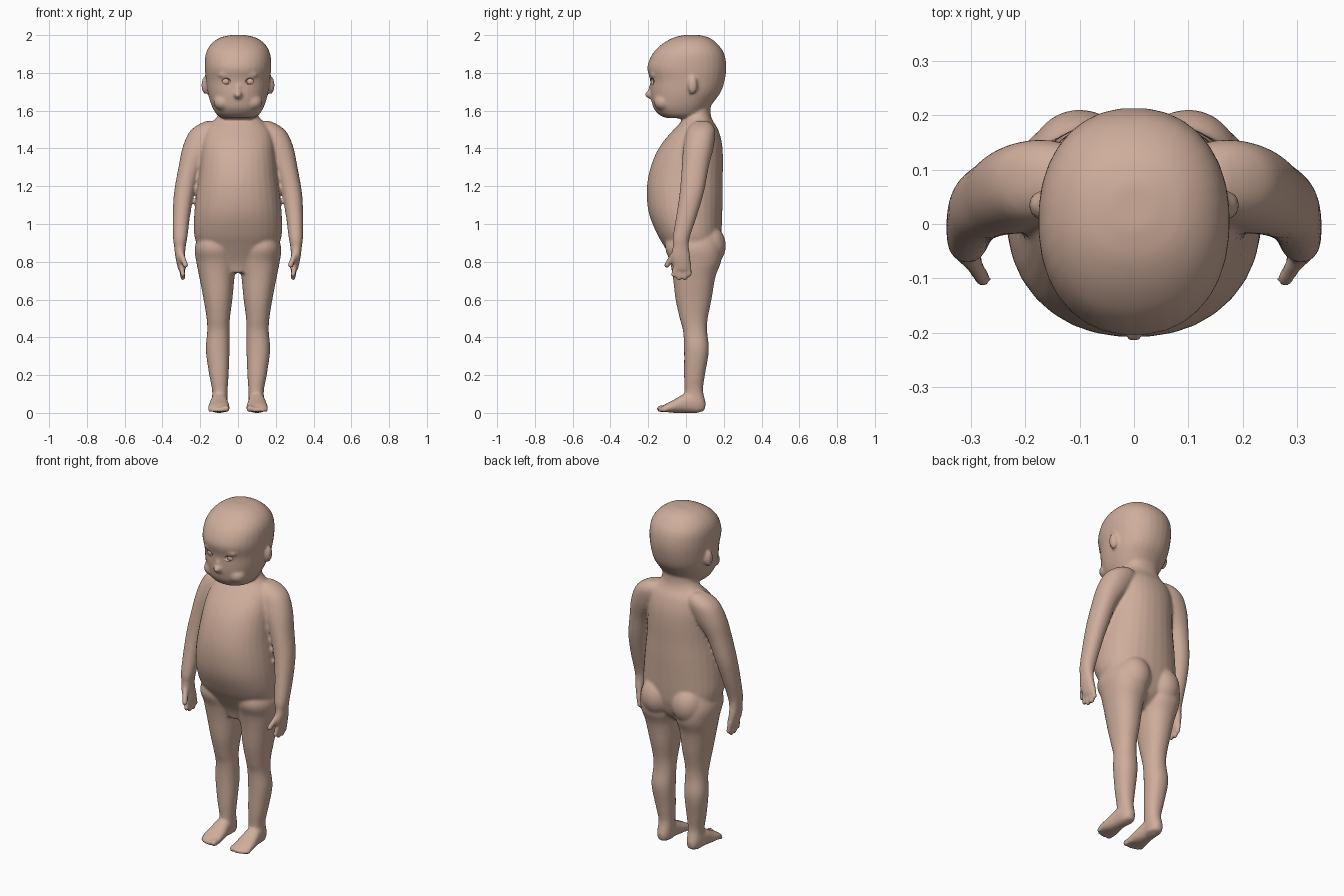
import bpy, bmesh
from math import cos, sin, pi
from mathutils import Vector, Matrix

skin = bpy.data.materials.new("skin")
skin.diffuse_color = (0.62, 0.42, 0.33, 1)


def catmull(rows, steps=5):
    """Smooth in-between sections."""
    rows = [Vector(r) for r in rows]
    out = []
    for i in range(len(rows) - 1):
        a, b, c, d = rows[max(i - 1, 0)], rows[i], rows[i + 1], rows[min(i + 2, len(rows) - 1)]
        for k in range(steps):
            t = k / steps
            out.append(0.5 * (2 * b + (c - a) * t + (2 * a - 5 * b + 4 * c - d) * t * t
                              + (3 * b - 3 * c + d - a) * t ** 3))
    return out + [rows[-1]]


def loft(bm, rows, side=1, along_y=False, power=2.2, n=32):
    """Rows are (station, x0, x1, v0, v1); rings are superellipses."""
    def curve(v):
        return abs(v) ** (2 / power) * (1 if v > 0 else -1)
    rings = []
    for s, x0, x1, v0, v1 in catmull(rows):
        ring = []
        for i in range(n):
            a = 2 * pi * (i + 0.5) / n
            x = side * ((x0 + x1) / 2 + (x1 - x0) / 2 * curve(cos(a)))
            v = (v0 + v1) / 2 + (v1 - v0) / 2 * curve(sin(a))
            ring.append(bm.verts.new((x, s, v) if along_y else (x, v, s)))
        rings.append(ring)
    for p, q in zip(rings, rings[1:]):
        for i in range(n):
            j = (i + 1) % n
            bm.faces.new((p[i], p[j], q[j], q[i]))
    bm.faces.new(rings[0])
    bm.faces.new(rings[-1])


def centred(rows):
    return [(z, -w, w, y0, y1) for z, w, y0, y1 in rows]


def blob(bm, pos, radii, seg=16):
    bmesh.ops.create_uvsphere(bm, u_segments=seg, v_segments=seg // 2 + 2, radius=1,
                              matrix=Matrix.Translation(pos) @ Matrix.Diagonal((*radii, 1)))


def digit(bm, a, b, r, side):
    """Finger or toe as a row of merged beads."""
    for k in range(9):
        p = Vector(a).lerp(Vector(b), k / 8)
        p.x *= side
        blob(bm, p, (r, r, r), 10)


def to_object(bm, name):
    bmesh.ops.recalc_face_normals(bm, faces=bm.faces)
    me = bpy.data.meshes.new(name)
    bm.to_mesh(me)
    bm.free()
    ob = bpy.data.objects.new(name, me)
    bpy.context.collection.objects.link(ob)
    me.materials.append(skin)
    me.polygons.foreach_set("use_smooth", [True] * len(me.polygons))
    return ob


body = bmesh.new()

# torso
loft(body, centred([
    (.74, .06, -.05, .08), (.80, .15, -.07, .15), (.88, .21, -.115, .18),
    (.95, .233, -.155, .188), (1.05, .232, -.195, .192), (1.15, .222, -.208, .195),
    (1.25, .208, -.2, .195), (1.35, .198, -.17, .196), (1.43, .19, -.125, .19),
    (1.50, .17, -.065, .17), (1.55, .125, -.02, .14), (1.59, .1, -.01, .13),
    (1.66, .1, -.01, .13)]))

# head
loft(body, centred([
    (1.56, .075, -.095, .06), (1.575, .108, -.138, .09), (1.61, .132, -.170, .12),
    (1.65, .148, -.182, .15), (1.70, .161, -.188, .185), (1.76, .169, -.190, .205),
    (1.83, .176, -.205, .214), (1.90, .171, -.178, .203), (1.95, .145, -.130, .17),
    (1.985, .098, -.07, .125), (2.0, .04, -.01, .075)]))

# nose
blob(body, (0, -.188, 1.685), (.022, .029, .022))
blob(body, (0, -.180, 1.71), (.014, .02, .035))

for s in (1, -1):
    # ear
    blob(body, (s * .172, .035, 1.735), (.022, .026, .048))
    # brow and cheek
    blob(body, (s * .065, -.165, 1.79), (.04, .024, .018))
    blob(body, (s * .075, -.12, 1.645), (.055, .05, .045))

    # arm and palm
    loft(body, [
        (1.545, .10, .17, .05, .12), (1.52, .08, .22, .02, .145), (1.48, .08, .262, 0, .155),
        (1.40, .12, .295, -.015, .145), (1.30, .19, .315, -.022, .12),
        (1.17, .23, .338, -.033, .095), (1.05, .253, .345, -.05, .06),
        (.93, .268, .344, -.07, .02), (.88, .277, .338, -.07, .015),
        (.83, .28, .332, -.078, .022), (.78, .274, .322, -.068, .026),
        (.755, .28, .315, -.055, .018)], s)

    # fingers and thumb
    digit(body, (.3, -.065, .84), (.278, -.101, .782), .016, s)
    for y0, y1, z in ((-.052, -.066, .732), (-.03, -.036, .716), (-.006, -.006, .716), (.014, .018, .734)):
        digit(body, (.3, y0, .79), (.292, y1, z), .0145, s)

    # leg
    loft(body, [
        (.98, .03, .19, -.08, .16), (.88, .01, .228, -.11, .185), (.80, .004, .221, -.085, .185),
        (.72, .018, .205, -.07, .156), (.60, .03, .182, -.055, .135),
        (.50, .043, .166, -.033, .115), (.43, .045, .163, -.015, .112),
        (.33, .045, .17, -.01, .121), (.20, .05, .152, -.01, .10),
        (.12, .055, .137, -.008, .09), (.05, .056, .138, -.01, .104), (.01, .06, .13, 0, .095)], s)

    # buttock
    blob(body, (s * .1, .113, .885), (.095, .098, .115), 24)

    # foot
    loft(body, [
        (.1, .075, .12, .015, .06), (.06, .06, .138, 0, .11), (0, .055, .145, 0, .105),
        (-.06, .046, .155, 0, .072), (-.1, .044, .158, .004, .052),
        (-.125, .05, .15, .008, .036)], s, True)

    # toes
    for x, y, r in ((.062, -.136, .019), (.088, -.140, .0135), (.109, -.136, .013),
                    (.129, -.129, .0125), (.147, -.118, .012)):
        digit(body, (x, -.09, .024), (x, y, .003 + r), r, s)

skin_body = to_object(body, "body")

# merge all parts into one soft skin
remesh = skin_body.modifiers.new("merge", 'REMESH')
remesh.mode = 'VOXEL'
remesh.voxel_size = 0.0085
remesh.use_smooth_shade = True
soft = skin_body.modifiers.new("soften", 'SMOOTH')
soft.factor = 0.5
soft.iterations = 4

# eye sockets
cut = bmesh.new()
for s in (1, -1):
    blob(cut, (s * .065, -.186, 1.755), (.027, .026, .018))
cutter = to_object(cut, "socket_cutter")
cutter.hide_render = True
cutter.hide_viewport = False
cutter.display_type = 'WIRE'
sockets = skin_body.modifiers.new("sockets", 'BOOLEAN')
sockets.operation = 'DIFFERENCE'
sockets.object = cutter

# eyeballs
for s, label in ((1, "left_eye"), (-1, "right_eye")):
    eye = bmesh.new()
    blob(eye, (s * .065, -.151, 1.755), (.025, .025, .025), 20)
    to_object(eye, label)
